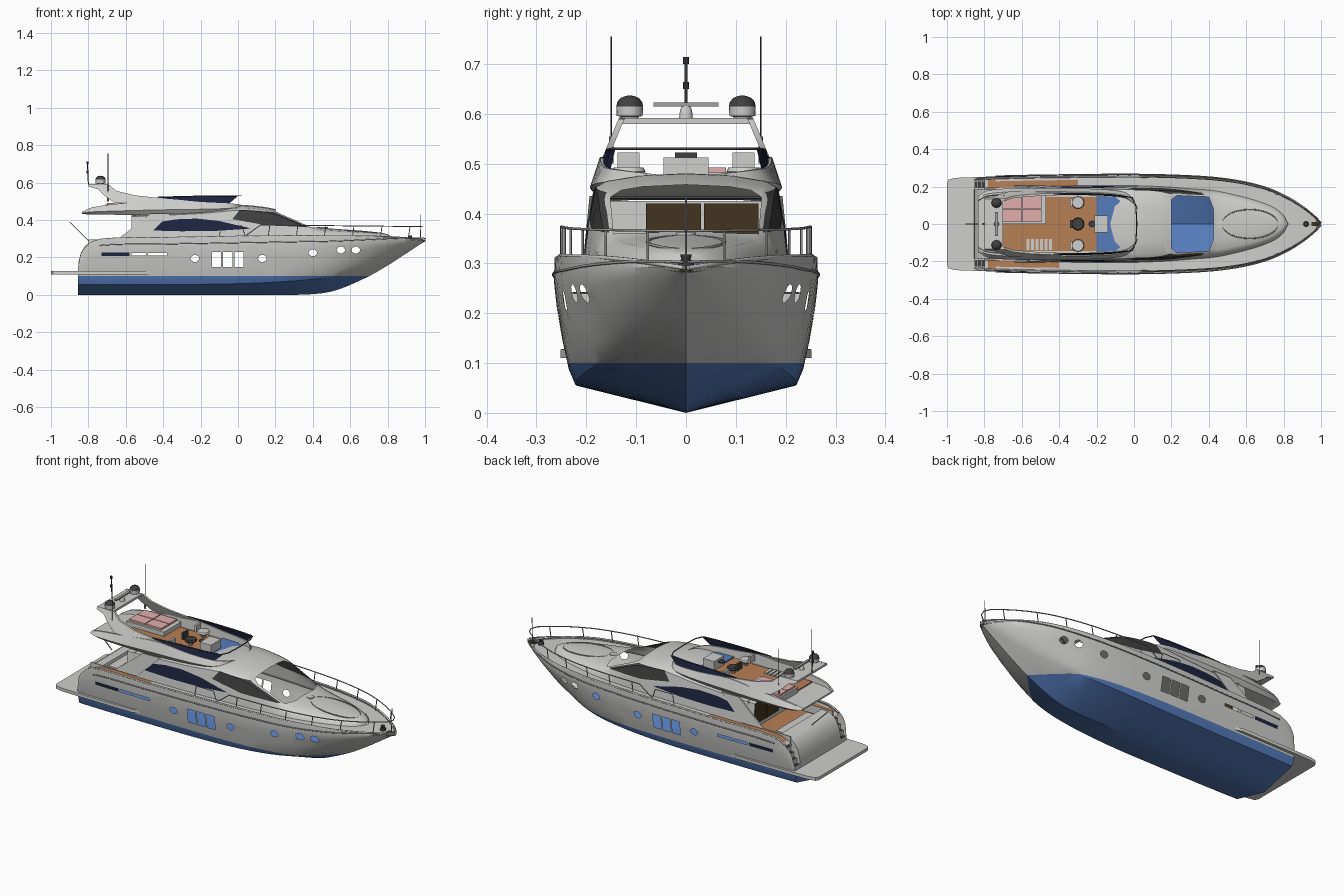
import bpy, bmesh, math
from mathutils import Vector

if "Cube" in bpy.data.objects:
    bpy.data.objects.remove(bpy.data.objects["Cube"])

# Colours; every object shares the same slot order
COL = [("white gelcoat", (.62, .62, .61)), ("hull blue", (.09, .2, .5)), ("navy glass", (.012, .018, .05)),
       ("dark grey", (.05, .05, .05)), ("teak", (.47, .21, .09)), ("pink cushion", (.75, .42, .42)),
       ("steel", (.36, .36, .36)), ("brown door", (.055, .035, .015))]
MATS = []
for n, c in COL:
    m = bpy.data.materials.new(n)
    m.diffuse_color = (*c, 1)
    m.use_nodes = True
    m.node_tree.nodes["Principled BSDF"].inputs["Base Color"].default_value = m.diffuse_color
    MATS.append(m)
WHITE, BLUE, NAVY, DARK, TEAK, PINK, STEEL, BROWN = range(8)


def finish(name, bm):
    me = bpy.data.meshes.new(name)
    bm.to_mesh(me)
    bm.free()
    for m in MATS:
        me.materials.append(m)
    o = bpy.data.objects.new(name, me)
    bpy.context.collection.objects.link(o)
    return o


def at(T, x):
    """Smooth interpolation of a station table at x."""
    i = max(j for j in range(len(T) - 1) if T[j][0] <= x or j == 0)
    a, b = T[i], T[i + 1]
    h = b[0] - a[0]
    t = min(max((x - a[0]) / h, 0), 1)
    p, q = T[max(i - 1, 0)], T[min(i + 2, len(T) - 1)]
    out = []
    for k in range(1, len(a)):
        m0, m1 = (b[k] - p[k]) / (b[0] - p[0]), (q[k] - a[k]) / (q[0] - a[0])
        out.append((2*t**3 - 3*t*t + 1)*a[k] + (t**3 - 2*t*t + t)*h*m0
                   + (3*t*t - 2*t**3)*b[k] + (t**3 - t*t)*h*m1)
    return out


def stations(T, n=4):
    return [a[0] + (b[0] - a[0])*i/n for a, b in zip(T, T[1:]) for i in range(n)] + [T[-1][0]]


def loft(secs, mat=0, closed=False, caps=()):
    bm = bmesh.new()
    R = [[bm.verts.new(p) for p in s] for s in secs]
    n = len(R[0])
    for a, b in zip(R, R[1:]):
        for j in range(n if closed else n - 1):
            bm.faces.new((a[j], a[(j + 1) % n], b[(j + 1) % n], b[j])).material_index = mat
    for c in caps:
        bm.faces.new(R[c]).material_index = mat
    bmesh.ops.remove_doubles(bm, verts=bm.verts, dist=1e-5)
    bmesh.ops.recalc_face_normals(bm, faces=bm.faces)
    return bm


def both(x, half):
    """Full cross-section from a half one listed centre to edge."""
    return [(x, -y, z) for y, z in reversed(half)] + [(x, y, z) for y, z in half[1:]]


def cut(bm, poly, ax=2, mat=None, lim=0):
    """Cut a convex window seen along y (ax=2) or z (ax=1); open it or colour it."""
    lo = [min(p[k] for p in poly) for k in (0, 1)]
    hi = [max(p[k] for p in poly) for k in (0, 1)]

    def near(f):
        if abs(f.calc_center_median().y) < lim:
            return False
        return all(max(v.co[a] for v in f.verts) > lo[k] and min(v.co[a] for v in f.verts) < hi[k]
                   for k, a in ((0, 0), (1, ax)))
    mid = [sum(p[k] for p in poly)/len(poly) for k in (0, 1)]
    planes = []
    for p, q in zip(poly, poly[1:] + poly[:1]):
        nx, nv = p[1] - q[1], q[0] - p[0]
        if nx*(mid[0] - p[0]) + nv*(mid[1] - p[1]) < 0:
            nx, nv = -nx, -nv
        co, no = Vector((p[0], 0, 0)), Vector((nx, 0, 0))
        co[ax], no[ax] = p[1], nv
        no.normalize()
        planes.append((co, no))
        fs = [f for f in bm.faces if near(f)]
        geom = list({v for f in fs for v in f.verts}) + list({e for f in fs for e in f.edges}) + fs
        bmesh.ops.bisect_plane(bm, geom=geom, dist=1e-6, plane_co=co, plane_no=no)
    ins = [f for f in bm.faces if near(f) and
           all((f.calc_center_median() - co).dot(no) > 0 for co, no in planes)]
    if mat is None:
        bmesh.ops.delete(bm, geom=ins, context='FACES')
    else:
        for f in ins:
            f.material_index = mat


def prism(name, pts, lo, hi, mat=0, axis='z', lean=None):
    """Extrude an outline: xy outline along z, or xz outline along y."""
    def P(a, b, h):
        if axis == 'z':
            return (a, b, h)
        return (a, h + (lean(b) if lean else 0), b)
    return finish(name, loft([[P(a, b, h) for a, b in pts] for h in (lo, hi)], mat, True, (0, 1)))


def box(name, x, y, z, mat=0):
    return prism(name, [(x[0], y[0]), (x[1], y[0]), (x[1], y[1]), (x[0], y[1])], z[0], z[1], mat)


def lathe(name, prof, loc, mat=0, n=20):
    ring = [[(loc[0] + r*math.cos(2*math.pi*i/n), loc[1] + r*math.sin(2*math.pi*i/n), loc[2] + z)
             for i in range(n)] for r, z in prof]
    return finish(name, loft(ring, mat, True, (0, -1)))


def tube(name, pts, r, mat=STEEL):
    cu = bpy.data.curves.new(name, 'CURVE')
    cu.dimensions = '3D'
    cu.bevel_depth, cu.bevel_resolution, cu.use_fill_caps = r, 1, True
    sp = cu.splines.new('POLY')
    sp.points.add(len(pts) - 1)
    for p, c in zip(sp.points, pts):
        p.co = (*c, 1)
    cu.materials.append(MATS[mat])
    bpy.context.collection.objects.link(bpy.data.objects.new(name, cu))


# Hull: x, beam, keel z, chine y, chine z, sheer z
HULL = [(-.855, .235, 0, .215, .055, .15), (-.84, .245, 0, .215, .055, .22), (-.8, .252, 0, .216, .055, .268),
        (-.72, .256, 0, .218, .055, .298), (-.4, .262, 0, .22, .055, .305), (0, .265, 0, .222, .06, .312),
        (.3, .257, 0, .21, .075, .315), (.5, .24, .018, .18, .098, .314), (.68, .203, .09, .12, .145, .313),
        (.8, .155, .157, .075, .19, .31), (.9, .095, .222, .037, .238, .304), (.97, .038, .268, .012, .274, .296),
        (1, .004, .286, .002, .288, .291)]


def hull_half(x):
    b, k, c, zc, s = at(HULL, x)
    k = max(k, 0)
    h = [(0, k), (c*.5, k + (zc - k)*.5), (c, zc)]
    return h + [(c + (b - c)*f, zc + (s - zc)*t) for t, f in ((.12, .3), (.35, .6), (.6, .86), (.82, 1), (1, .96))]


bm = loft([both(x, hull_half(x)) for x in stations(HULL)], WHITE, False, (0,))
bmesh.ops.bisect_plane(bm, geom=bm.verts[:] + bm.edges[:] + bm.faces[:], plane_co=(0, 0, .1), plane_no=(0, 0, 1))
for f in bm.faces:
    if f.calc_center_median().z < .1:
        f.material_index = BLUE
for x, z in ((-.23, .195), (.13, .195), (.4, .225), (.55, .24), (.63, .24)):    # portholes
    cut(bm, [(x + .023*math.cos(i*math.pi/5), z + .019*math.sin(i*math.pi/5)) for i in range(10)])
for x0, x1, z0, z1, m in ((-.14, -.09, .15, .23, None), (-.08, -.03, .15, .23, None), (-.02, .03, .15, .23, None),
                          (-.73, -.58, .207, .227, NAVY), (-.57, -.49, .21, .224, None), (-.48, -.38, .21, .224, None)):
    cut(bm, [(x0, z0), (x1, z0), (x1, z1), (x0, z1)], 2, m)
finish("hull", bm)

# House and trunk cabin: x, base y, shoulder y, shoulder z, top z
HOUSE = [(-.57, .2, .186, .418, .43), (-.2, .207, .188, .435, .455), (0, .206, .183, .452, .48),
         (.1, .203, .18, .447, .475), (.2, .198, .176, .43, .458), (.3, .19, .17, .388, .418),
         (.42, .182, .16, .343, .366), (.5, .168, .145, .334, .355), (.65, .13, .108, .327, .344),
         (.75, .09, .07, .32, .334), (.8, .05, .035, .314, .324), (.82, .012, .006, .306, .312)]


def house_half(x):
    hb, ht, zs, zt = at(HOUSE, x)
    return [(0, zt), (ht*.5, zt - (zt - zs)*.15), (ht*.88, zt - (zt - zs)*.55), (ht, zs),
            (ht*.4 + hb*.6, .3 + (zs - .3)*.5), (hb, .293)]


bm = loft([both(x, house_half(x)) for x in stations(HOUSE)])
cut(bm, [(.2, -.13), (.2, .13), (.23, .152), (.4, .145), (.425, .08), (.425, -.08), (.4, -.145), (.23, -.152)], 1)
cut(bm, [(-.03, .405), (.01, .455), (.19, .443), (.38, .362), (.15, .372)], 2, DARK, .13)
cut(bm, [(-.56, .347), (-.45, .385), (-.33, .404), (-.22, .408), (-.1, .395), (.07, .355), (-.1, .343), (-.3, .34)],
    2, NAVY, .13)
finish("house", bm)

# Side decks and foredeck, teak aft
XD = [x for x in stations(HULL) if x >= -.8]
for s in (1, -1):
    secs = []
    for x in XD:
        b, _, _, _, sh = at(HULL, x)
        o = b*.955
        i = min(o, .19 if x < -.53 else at(HOUSE, x)[0] - .006 if x < .81 else 0)
        z = sh - .01
        secs.append([(x, s*o, z), (x, s*max(i, o - .016), z), (x, s*i, min(z, .302) if x < .8 else z)])
    bm = loft(secs)
    for f in bm.faces:
        c = f.calc_center_median()
        if c.x < -.35 and c.x > -.77 and abs(c.y) < .236:
            f.material_index = TEAK
    finish("side_deck", bm)
    edge = [(x, s*at(HULL, x)[0]*.96, at(HULL, x)[4]) for x in XD]
    tube("cap_rail", edge, .005, WHITE)
    tube("rub_rail", [(x, s*(hull_half(x)[6][0] + .001), hull_half(x)[6][1] + .012) for x in XD if x > -.75], .003, STEEL)
    # Bow rail and stanchions
    rail = [(x, s*at(HULL, x)[0]*.95, .375 - .01*x) for x in [.12 + .05*i for i in range(18)]]
    tube("bow_rail", [(.04, s*.25, .315)] + rail + [(.985, 0, .365)], .0028)
    for p in rail[1::3]:
        tube("rail_post", [p, (p[0] - .01, p[1], .3)], .0025)
    # Boarding gate rail, stern cleats, side platform strip
    tube("gate_rail", [(-.1, s*.25, .31), (-.09, s*.25, .37), (.02, s*.25, .37), (.04, s*.25, .31)], .0025)
    prism("platform_strip", [(-.86, s*.22), (-.86, s*.25), (-.5, s*.252), (-.45, s*.235)], .11, .127)
    # Cockpit sides and stern steps
    box("cockpit_side", (-.8, -.52), (s*.188, s*.194), (.25, .296))
    for i in range(4):
        box("stern_step", (-.852 + .018*i, -.76), (s*.185, s*.236), (.12, .15 + .03*i))
        box("step_tread", (-.85 + .018*i, -.836 + .018*i), (s*.192, s*.228), (.15 + .03*i, .153 + .03*i), DARK)
    # Fin carrying the flybridge overhang
    prism("overhang_fin", [(-.64, .3), (-.5, .3), (-.36, .435), (-.47, .435), (-.55, .37)], s*.186, s*.194, WHITE, 'y',
          lambda z, s=s: s*(.43 - z)*.1)

# Swim platform, transom, cockpit
prism("swim_platform", [(-.82, -.25), (-.95, -.247), (-.99, -.238), (-1, -.22), (-1, .22), (-.99, .238), (-.95, .247),
                        (-.82, .25)], .11, .128)
prism("transom_panel", [(-.856, .12), (-.852, .18), (-.84, .225), (-.815, .265), (-.78, .287), (-.73, .29), (-.72, .25),
                        (-.74, .12)], -.185, .185, WHITE, 'y')
box("cockpit_floor", (-.8, -.52), (-.19, .19), (.244, .25), TEAK)
box("cockpit_sofa", (-.73, -.67), (-.14, .14), (.25, .275))
box("aft_bulkhead", (-.53, -.522), (-.19, .19), (.25, .425))
for y0, y1 in ((-.08, .03), (.036, .145)):
    box("saloon_door", (-.534, -.518), (y0, y1), (.27, .42), BROWN)
tube("ensign_staff", [(-.8, 0, .29), (-.9, 0, .39)], .003)

# Flybridge tub: x, half width, bottom z, flare z, coaming z, floor z
FLY = [(-.835, .15, .432, .437, .443, .441), (-.78, .18, .43, .444, .468, .446), (-.6, .192, .428, .45, .492, .45),
       (-.4, .192, .428, .455, .513, .452), (-.2, .187, .432, .458, .497, .455), (-.06, .172, .44, .462, .49, .458),
       (-.01, .14, .45, .466, .486, .462), (.02, .085, .456, .468, .48, .468), (.03, .03, .46, .468, .475, .47)]
secs = []
for x in stations(FLY):
    w, zb, zm, zt, zf = at(FLY, x)
    h = [(w*.9, zb), (w, zm), (w - w*.1, zt), (w - w*.16, zt), (w - w*.18, zf)]
    secs.append([(x, y, z) for y, z in h] + [(x, -y, z) for y, z in reversed(h)])
bm = loft(secs, WHITE, True, (0, -1))
finish("flybridge", bm)
box("flybridge_teak", (-.7, -.2), (-.145, .145), (.45, .457), TEAK)
prism("flybridge_front_floor", [(-.2, -.148), (-.1, -.146), (-.07, -.12), (-.055, 0), (-.07, .12), (-.1, .146),
                                (-.2, .148)], .455, .464, BLUE)
for s in (1, -1):    # flybridge side glass
    bm = loft([[(x, s*y, z0), (x + dx, s*(y - .01), z1)] for x, y, z0, dx, z1 in
               ((-.41, .17, .508, -.02, .522), (-.28, .168, .497, 0, .526), (-.14, .162, .488, .03, .528),
                (-.05, .152, .486, .05, .529))], NAVY)
    finish("flybridge_side_glass", bm)
tube("windscreen_frame", [(-.43, .16, .522), (-.28, .158, .527), (-.1, .152, .529), (-.01, .142, .53), (.01, .1, .53),
                          (.015, 0, .53), (.01, -.1, .53), (-.01, -.142, .53), (-.1, -.152, .529), (-.28, -.158, .527),
                          (-.43, -.16, .522)], .003, DARK)

# Flybridge furniture
box("sunpad_base", (-.71, -.47), (.0, .155), (.45, .482))
for i in range(2):
    for j in range(2):
        box("sunpad_cushion", (-.7 + .105*i, -.6 + .105*i), (.012 + .072*j, .08 + .072*j), (.482, .492), PINK)
for i in range(6):
    box("stair_slat", (-.575 + .024*i, -.558 + .024*i), (-.14, -.08), (.457, .464))
for y, m in ((.115, WHITE), (0, DARK), (-.115, WHITE)):
    lathe("seat_post", [(.012, 0), (.012, .025)], (-.3, y, .455), STEEL, 10)
    lathe("seat_cushion", [(.03, 0), (.034, .006), (.03, .014)], (-.3, y, .478), m)
    box("seat_back", (-.342, -.33), (y - .022, y + .022), (.482, .522), m)
box("helm_console", (-.21, -.14), (-.045, .045), (.46, .512))
lathe("steering_wheel", [(.018, 0), (.018, .005)], (-.225, 0, .497), DARK)

# Radar arch with domes, radar, mast and aerials
for s in (1, -1):
    prism("arch_leg", [(-.36, .512), (-.55, .532), (-.65, .556), (-.69, .59), (-.8, .593), (-.8, .58), (-.75, .565),
                       (-.72, .535), (-.66, .492), (-.5, .495)], s*.122, s*.134, WHITE, 'y',
          lambda z, s=s: s*(.593 - z)*.42)
    lathe("dome_base", [(.018, 0), (.018, .006), (.026, .008), (.027, .028)], (-.735, s*.113, .588))
    lathe("dome_top", [(.027, 0), (.025, .01), (.018, .018), (.008, .022), (.001, .023)], (-.735, s*.113, .614), DARK)
    tube("aerial", [(-.695, s*.15, .5), (-.695, s*.15, .755)], .0015, DARK)
    lathe("aerial_base", [(.005, 0), (.004, .055)], (-.695, s*.15, .5), STEEL, 8)
box("arch_top", (-.8, -.7), (-.13, .13), (.58, .592))
lathe("radar_pedestal", [(.014, 0), (.012, .018), (.008, .026)], (-.735, 0, .59))
box("radar_bar", (-.743, -.727), (-.065, .065), (.615, .623), STEEL)
tube("mast", [(-.8, 0, .59), (-.805, 0, .71)], .003, DARK)
for z in (.65, .7):
    lathe("mast_light", [(.006, 0), (.006, .014)], (-.805, 0, z), DARK, 10)

# Foredeck fittings
tube("foredeck_pad_trim", [(.62 + .15*math.cos(a*math.pi/12), .078*math.sin(a*math.pi/12),
                            at(HOUSE, .62 + .15*math.cos(a*math.pi/12))[3] - .003) for a in range(25)], .003, STEEL)
lathe("windlass", [(.016, 0), (.016, .012), (.009, .016), (.012, .026)], (.92, 0, .292), DARK, 12)
lathe("deck_hatch", [(.02, 0), (.02, .006)], (.46, 0, .356), WHITE)
tube("jackstaff", [(.975, 0, .295), (.978, 0, .43)], .002)
box("bow_roller", (.95, .995), (-.012, .012), (.284, .294), BROWN)

# Smooth shading with sharp edges kept
bpy.ops.object.select_all(action='DESELECT')
for o in bpy.data.objects:
    if o.type == 'MESH':
        o.select_set(True)
        bpy.context.view_layer.objects.active = o
bpy.ops.object.shade_smooth_by_angle(angle=math.radians(32))
